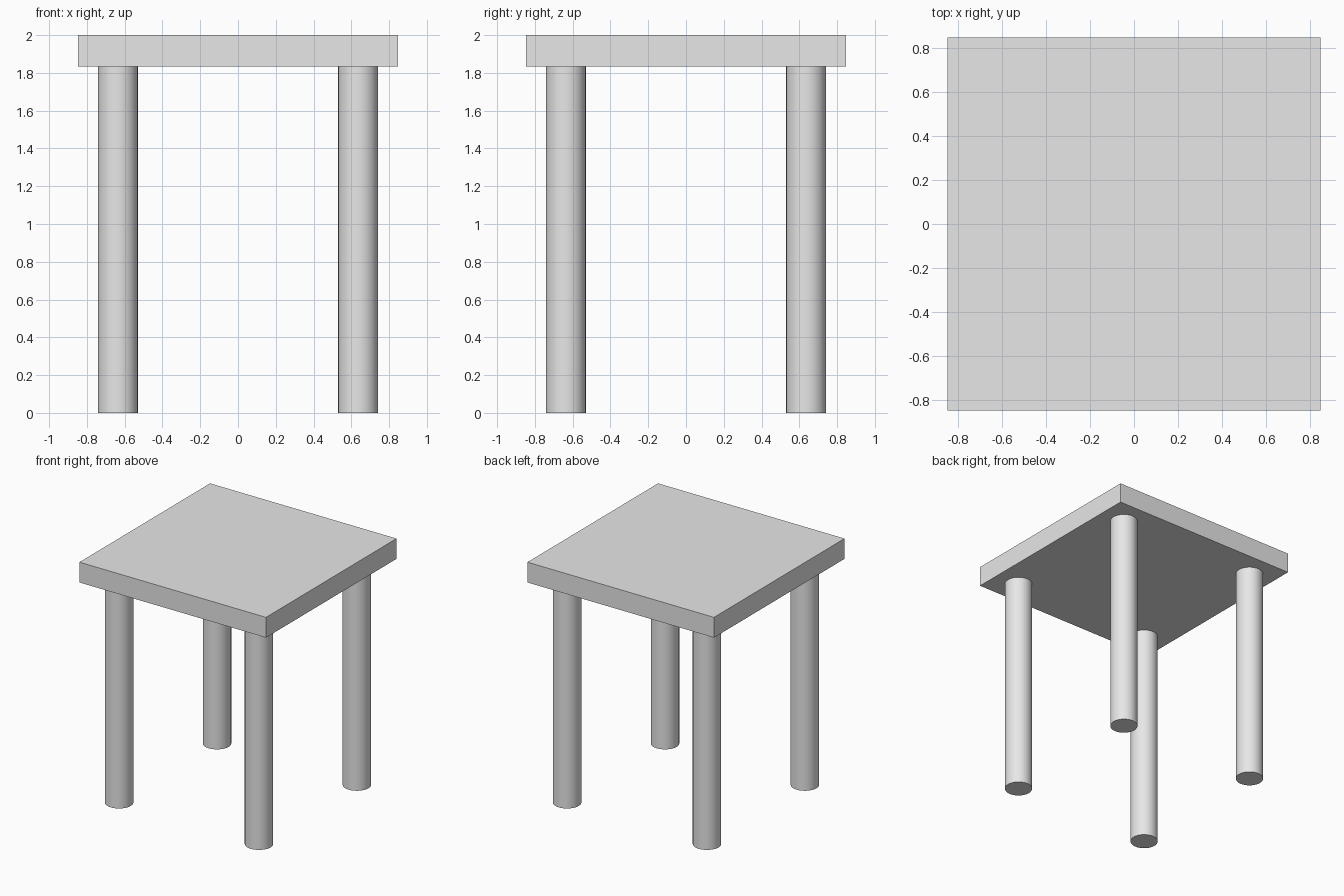
import bpy
import math

if "Cube" in bpy.data.objects:
    bpy.data.objects.remove(bpy.data.objects["Cube"])

HALF = 0.848        # half width of the square top
THICK = 0.167       # thickness of the top
LEG_POS = 0.636     # leg centre distance from each axis
LEG_R = 0.106
HEIGHT = 2.0
LEG_H = HEIGHT - THICK

grey = bpy.data.materials.new("light_grey")
grey.diffuse_color = (0.8, 0.8, 0.8, 1.0)
grey.use_nodes = True
grey.node_tree.nodes["Principled BSDF"].inputs["Base Color"].default_value = grey.diffuse_color


def finish(name):
    obj = bpy.context.object
    obj.name = name
    obj.data.materials.append(grey)
    bpy.ops.object.transform_apply(location=False, rotation=False, scale=True)
    return obj


# Square top slab
bpy.ops.mesh.primitive_cube_add(size=1, location=(0, 0, HEIGHT - THICK / 2))
bpy.context.object.scale = (2 * HALF, 2 * HALF, THICK)
finish("table_top")

# Four round legs
for y_name, sy in (("front", -1), ("back", 1)):
    for x_name, sx in (("left", -1), ("right", 1)):
        bpy.ops.mesh.primitive_cylinder_add(
            vertices=32, radius=LEG_R, depth=LEG_H,
            location=(sx * LEG_POS, sy * LEG_POS, LEG_H / 2))
        finish(f"{y_name}_{x_name}_leg")
        bpy.ops.object.shade_smooth_by_angle(angle=math.radians(30))
